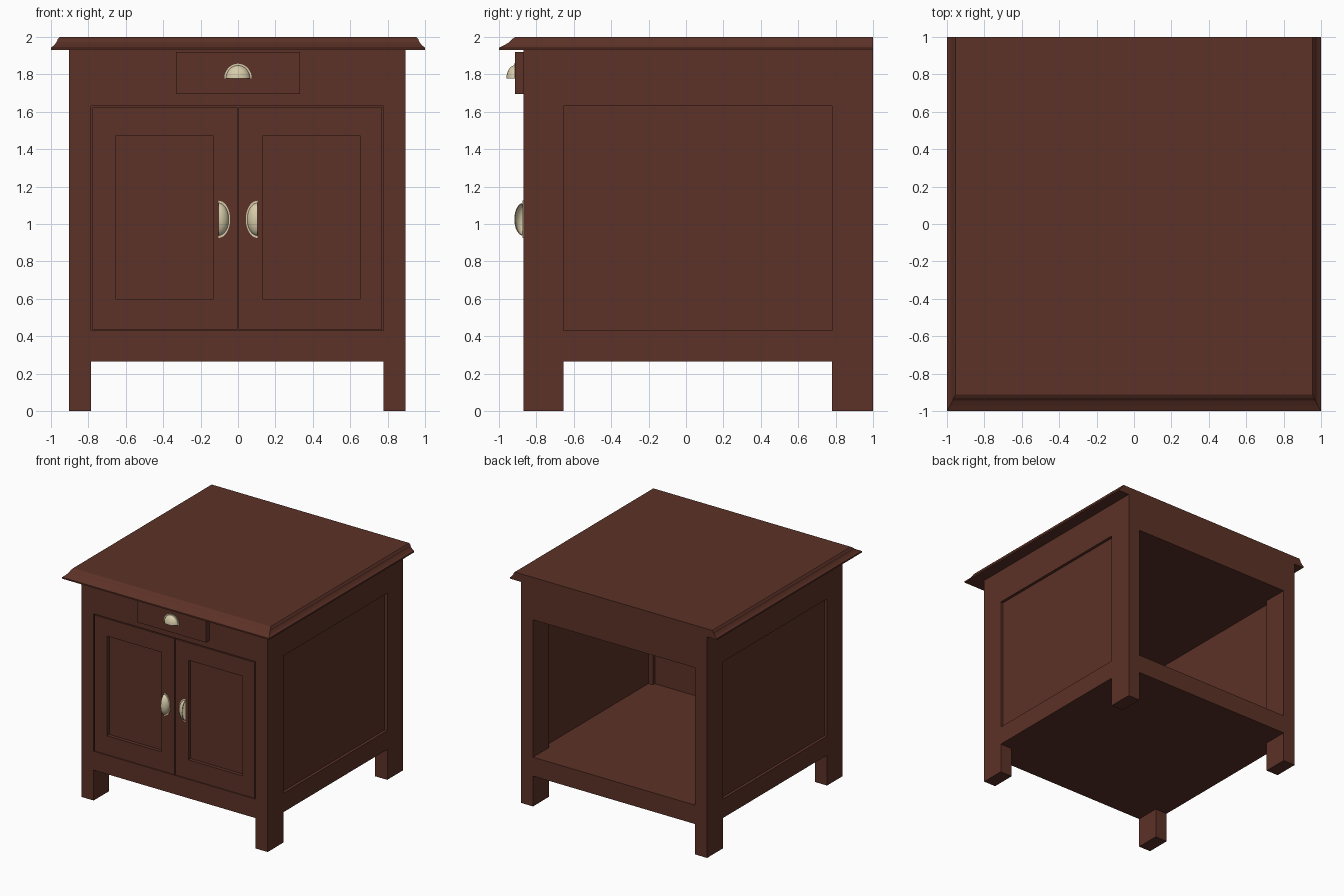
import bpy, bmesh, math
from mathutils import Matrix

if "Cube" in bpy.data.objects:
    bpy.data.objects.remove(bpy.data.objects["Cube"])


def material(name, rgb):
    m = bpy.data.materials.new(name)
    m.diffuse_color = (*rgb, 1)
    m.use_nodes = True
    m.node_tree.nodes["Principled BSDF"].inputs["Base Color"].default_value = m.diffuse_color
    return m


WOOD = material("dark_red_wood", (0.107, 0.031, 0.020))
BRASS = material("pale_brass", (0.68, 0.60, 0.40))


def finish(name, bm, mat):
    bmesh.ops.recalc_face_normals(bm, faces=bm.faces)
    me = bpy.data.meshes.new(name)
    bm.to_mesh(me)
    bm.free()
    me.materials.append(mat)
    ob = bpy.data.objects.new(name, me)
    bpy.context.collection.objects.link(ob)
    return ob


def box(name, x0, x1, y0, y1, z0, z1, mat=WOOD):
    bm = bmesh.new()
    bmesh.ops.create_cube(bm, size=1)
    for v in bm.verts:
        v.co = ((x0, x1)[v.co.x > 0], (y0, y1)[v.co.y > 0], (z0, z1)[v.co.z > 0])
    return finish(name, bm, mat)


def cut(ob, *dims):
    """Subtract a box from an object and discard the cutter."""
    cutter = box("cutter", *dims)
    cutter.hide_render = True
    mod = ob.modifiers.new("cut", 'BOOLEAN')
    mod.operation = 'DIFFERENCE'
    mod.solver = 'EXACT'
    mod.object = cutter
    bpy.context.view_layer.objects.active = ob
    bpy.ops.object.modifier_apply(modifier=mod.name)
    bpy.data.objects.remove(cutter)


# Carcass: one block with leg gaps, open back, side panels and door pocket cut out
CX = -0.004
W, INNER = 0.90, 0.782
FRONT, BACK, LEG_F, LEG_B = -0.87, 1.0, -0.655, 0.78
BASE, LOW, HIGH, UNDER_TOP = 0.265, 0.43, 1.63, 1.93

body = box("cabinet_body", CX - W, CX + W, FRONT, BACK, 0, UNDER_TOP)
cut(body, -2, 2, LEG_F, LEG_B, -1, BASE)
cut(body, CX - INNER, CX + INNER, -2, 2, -1, BASE)
cut(body, CX - INNER, CX + INNER, -0.68, 2, LOW, HIGH)
cut(body, CX - 0.825, CX + 0.825, LEG_F, LEG_B, LOW, HIGH)
cut(body, CX + 0.875, 2, LEG_F, LEG_B, LOW, HIGH)
cut(body, -2, CX - 0.875, LEG_F, LEG_B, LOW, HIGH)
cut(body, CX - INNER, CX + INNER, -2, -0.82, LOW, HIGH)

# Table top: stacked outlines form the moulded edge, flush at the back
profile = [(0.0, 0.0, 1.93), (0.0, 0.0, 1.942), (0.018, 0.03, 1.957),
           (0.03, 0.055, 1.972), (0.036, 0.07, 1.988), (0.046, 0.088, 2.0)]
bm = bmesh.new()
rings = []
for side, front, z in profile:
    x = 1 - side
    rings.append([bm.verts.new(p) for p in
                  [(-x, front - 1, z), (x, front - 1, z), (x, 1, z), (-x, 1, z)]])
for a, b in zip(rings, rings[1:]):
    for i in range(4):
        j = (i + 1) % 4
        bm.faces.new((a[i], a[j], b[j], b[i]))
bm.faces.new(rings[0])
bm.faces.new(rings[-1])
finish("table_top", bm, WOOD)

# Doors with recessed panels
for side, s in (("left", -1), ("right", 1)):
    xs = sorted((s * 0.003, CX + s * (INNER - 0.008)))
    door = box(side + "_door", *xs, FRONT, -0.815, LOW + 0.005, HIGH - 0.008)
    cut(door, *sorted((s * 0.13, s * 0.655)), -2, FRONT + 0.03, 0.60, 1.47)

# Drawer front
box("drawer_front", -0.332, 0.332, -0.915, FRONT + 0.01, 1.695, 1.92)


# Cup pulls: quarter dome shell on a thin half-round flange
def cup_pull(name, length, height, depth, location, angle):
    bm = bmesh.new()
    bmesh.ops.create_uvsphere(bm, u_segments=32, v_segments=16, radius=1)
    gone = [v for v in bm.verts if v.co.z < -1e-4 or v.co.y > 1e-4]
    bmesh.ops.delete(bm, geom=gone, context='VERTS')
    bmesh.ops.scale(bm, vec=(length, depth, height), verts=bm.verts)
    bmesh.ops.recalc_face_normals(bm, faces=bm.faces)
    bmesh.ops.solidify(bm, geom=bm.faces[:], thickness=0.004)
    # flange
    arcs = []
    for y in (-0.005, 0.002):
        arcs.append([bm.verts.new((length * 1.13 * math.cos(math.pi * i / 24), y,
                                   height * 1.13 * math.sin(math.pi * i / 24)))
                     for i in range(25)])
        bm.faces.new(arcs[-1])
    for i in range(25):
        j = (i + 1) % 25
        bm.faces.new((arcs[0][i], arcs[0][j], arcs[1][j], arcs[1][i]))
    bm.transform(Matrix.Translation(location) @ Matrix.Rotation(angle, 4, 'Y'))
    ob = finish(name, bm, BRASS)
    bpy.ops.object.select_all(action='DESELECT')
    ob.select_set(True)
    bpy.context.view_layer.objects.active = ob
    bpy.ops.object.shade_smooth_by_angle(angle=math.radians(35))


cup_pull("drawer_pull", 0.065, 0.07, 0.045, (0, -0.915, 1.778), 0)
cup_pull("left_door_pull", 0.088, 0.055, 0.048, (-0.104, FRONT, 1.025), math.pi / 2)
cup_pull("right_door_pull", 0.088, 0.055, 0.048, (0.104, FRONT, 1.025), -math.pi / 2)
